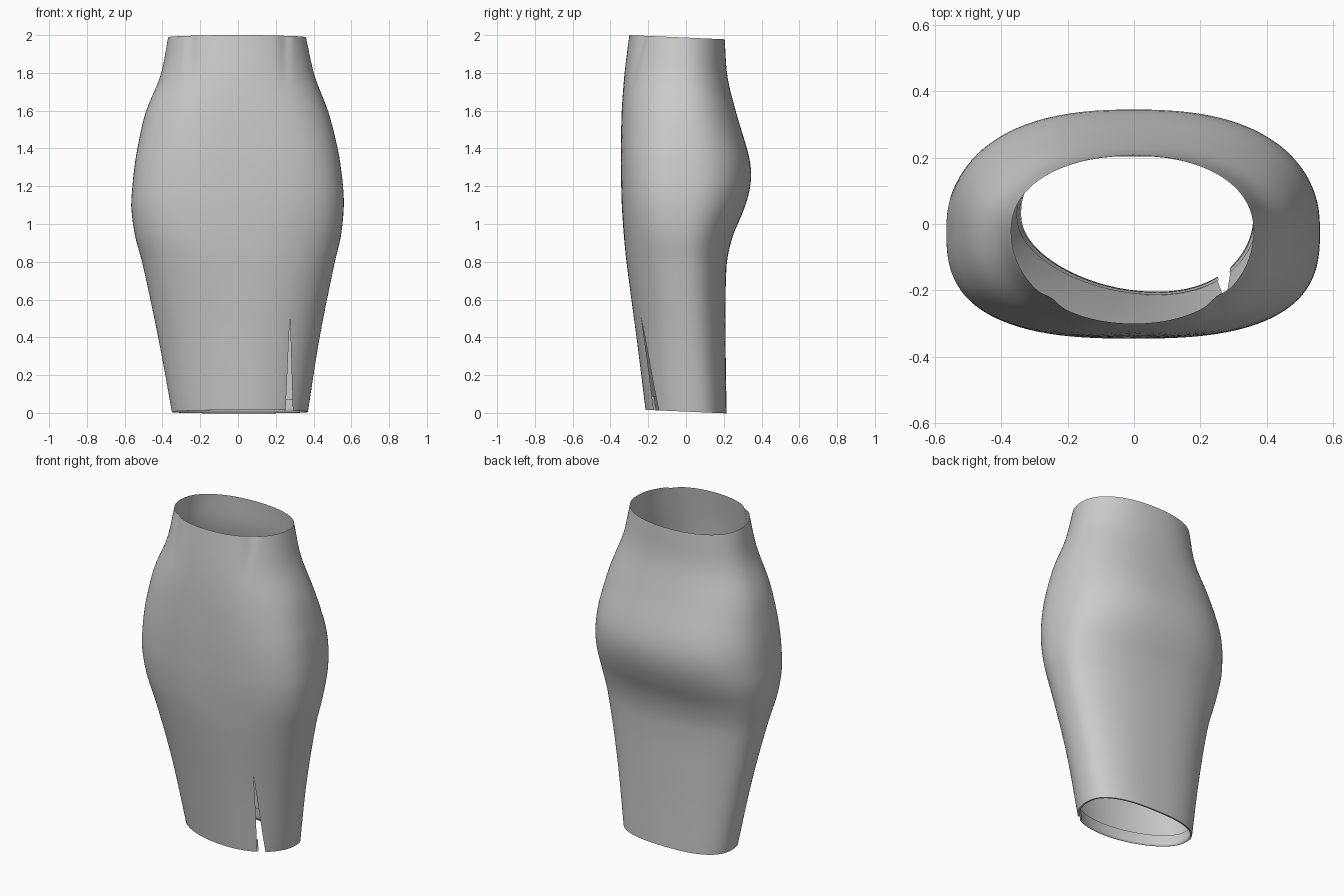
import bpy
import bmesh
from math import cos, sin, pi, acos, exp

if "Cube" in bpy.data.objects:
    bpy.data.objects.remove(bpy.data.objects["Cube"], do_unlink=True)

RINGS, SIDES = 60, 110
BOTTOM, TOP, SLIT_TOP, SLIT_X = 0.02, 2.0, 0.52, 0.275

# Silhouette: height, right edge, left edge, front depth, back depth
SILHOUETTE = [
    (0.02, 0.35, 0.37, 0.21, 0.215),
    (0.4, 0.42, 0.43, 0.26, 0.21),
    (0.8, 0.505, 0.51, 0.315, 0.215),
    (0.95, 0.545, 0.545, 0.33, 0.245),
    (1.1, 0.565, 0.56, 0.34, 0.305),
    (1.2, 0.56, 0.557, 0.343, 0.335),
    (1.3, 0.55, 0.546, 0.345, 0.345),
    (1.4, 0.535, 0.53, 0.345, 0.33),
    (1.6, 0.49, 0.48, 0.34, 0.27),
    (1.8, 0.41, 0.405, 0.325, 0.22),
    (2.0, 0.37, 0.36, 0.30, 0.205),
]


def silhouette(z):
    """Smooth cubic interpolation through the silhouette rows."""
    rows = SILHOUETTE
    i = max(k for k in range(len(rows) - 1) if rows[k][0] <= z + 1e-6)
    r0, r1 = rows[i], rows[i + 1]
    before, after = rows[max(i - 1, 0)], rows[min(i + 2, len(rows) - 1)]
    h = r1[0] - r0[0]
    t = (z - r0[0]) / h
    out = []
    for c in range(1, 5):
        m0 = (r1[c] - before[c]) / (r1[0] - before[0]) * h
        m1 = (after[c] - r0[c]) / (after[0] - r0[0]) * h
        out.append((2*t**3 - 3*t**2 + 1) * r0[c] + (t**3 - 2*t**2 + t) * m0
                   + (3*t**2 - 2*t**3) * r1[c] + (t**3 - t**2) * m1)
    return out


def power(v, e):
    return abs(v) ** e * (1 if v >= 0 else -1)


def ring_points(z, inset=0.0, lift=0.0):
    """One cross-section, running from one slit edge round to the other."""
    right, left, front, back = [v - inset for v in silhouette(z)]
    hip = exp(-((z - 1.2) / 0.5) ** 2)
    low = max(0.0, 1 - z / 0.9)
    middle = -0.02 + 0.05 * low
    n_front, n_back = 2.05 + 0.75 * hip, 2.15 + 0.3 * hip + 0.4 * low
    gap = 0.04 * max(0.0, (SLIT_TOP - z) / SLIT_TOP)
    start = -acos(((SLIT_X + gap * 0.4) / left) ** (n_front / 2))
    end = 2 * pi - acos(((SLIT_X - gap * 0.6) / left) ** (n_front / 2))
    points = []
    for k in range(SIDES + 1):
        a = start + (end - start) * k / SIDES
        c, s = cos(a), sin(a)
        n = n_back if s >= 0 else n_front
        x = (left if c >= 0 else right) * power(c, 2 / n)
        if s >= 0:
            y = middle + (back - middle) * power(s, 2 / n)
        else:
            y = middle + (front + middle) * power(s, 2 / n)
            y += 0.12 * low * x * s          # twist of the narrow front hem
            # waist darts
            dart = exp(-((abs(x) - 0.25) / 0.025) ** 2)
            y += 0.012 * dart * max(0.0, (z - 1.68) / 0.32)
        points.append((x, y, z + lift - 0.022 * (y + 0.3) / 0.5))
    return points


def loft(name, rings, material):
    bm = bmesh.new()
    grid = [[bm.verts.new(p) for p in ring] for ring in rings]
    for lower, upper in zip(grid, grid[1:]):
        for k in range(SIDES):
            bm.faces.new((lower[k], lower[k + 1], upper[k + 1], upper[k]))
    bmesh.ops.remove_doubles(bm, verts=bm.verts, dist=0.0001)
    for face in bm.faces:
        face.smooth = True
    mesh = bpy.data.meshes.new(name)
    bm.to_mesh(mesh)
    bm.free()
    mesh.materials.append(material)
    obj = bpy.data.objects.new(name, mesh)
    bpy.context.collection.objects.link(obj)
    return obj


grey = bpy.data.materials.new("grey_cloth")
grey.use_nodes = True
colour = (0.6, 0.6, 0.6, 1)
grey.diffuse_color = colour
grey.node_tree.nodes["Principled BSDF"].inputs["Base Color"].default_value = colour

# Skirt body with the front slit
heights = [BOTTOM + (TOP - BOTTOM) * i / RINGS for i in range(RINGS + 1)]
loft("skirt_body", [ring_points(z) for z in heights], grey)

# Hem folded up inside the bottom edge
hem = [ring_points(BOTTOM)] + [
    ring_points(BOTTOM + 0.025 * i, inset=0.01) for i in range(4)]
loft("folded_hem", hem[::-1], grey)
